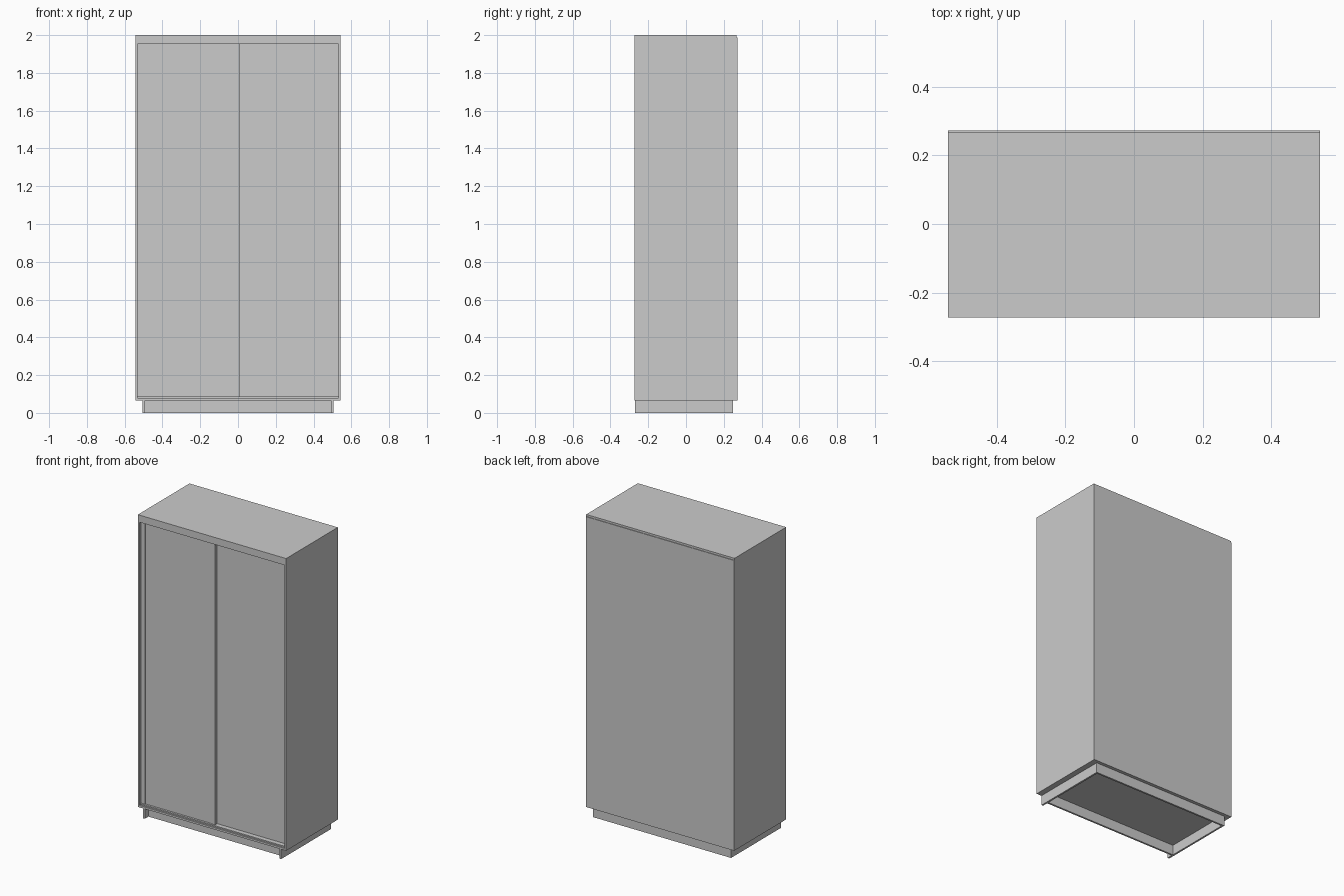
import bpy

if "Cube" in bpy.data.objects:
    bpy.data.objects.remove(bpy.data.objects["Cube"])


def box(name, x, y, z):
    """Axis-aligned box from (min, max) pairs."""
    bpy.ops.mesh.primitive_cube_add(
        size=1, location=[(a + b) / 2 for a, b in (x, y, z)])
    ob = bpy.context.object
    ob.name = name
    ob.scale = [b - a for a, b in (x, y, z)]
    bpy.ops.object.transform_apply(location=False, rotation=False, scale=True)
    return ob


W, FRONT, BACK = 0.543, -0.272, 0.268   # half width, front and back of carcass
T = 0.012                               # board thickness
BASE, FLOOR, ROOF = 0.066, 0.079, 1.987

# Carcass: top, bottom, sides and thin back
box("top_panel", (-W, W), (FRONT, BACK), (ROOF, 2.0))
box("bottom_panel", (-W, W), (FRONT, BACK), (BASE, FLOOR))
for side, s in (("left", -1), ("right", 1)):
    xs = sorted((s * W, s * (W - T)))
    box(side + "_side_panel", xs, (FRONT, BACK), (FLOOR, ROOF))
box("back_panel", (-W, W), (BACK, 0.272), (BASE, ROOF))

# Header hiding the top rail, and low bottom track
box("header", (-W + T, W - T), (FRONT, FRONT + T), (1.953, ROOF))
box("bottom_track", (-W + T, W - T), (-0.262, -0.205), (FLOOR, 0.087))


# Sliding door: panel with a slightly proud stile at the given edges
def door(name, x0, x1, front, stiles):
    z = (0.088, 1.975)
    box(name + "_panel", (x0, x1), (front, front + 0.014), z)
    for i, (a, b) in enumerate(stiles):
        box(f"{name}_stile_{i + 1}", (a, b), (front - 0.004, front), z)


door("left_door", -0.531, 0.01, -0.25, [(-0.531, -0.503), (-0.022, 0.01)])
door("right_door", -0.022, 0.531, -0.232, [(-0.022, 0.009), (0.503, 0.531)])

# Plinth: side boards run forward past the recessed front rail
for side, s in (("left", -1), ("right", 1)):
    xs = sorted((s * 0.505, s * 0.493))
    box(side + "_plinth_board", xs, (-0.27, 0.25), (0, BASE))
for name, y in (("front_plinth_rail", -0.232), ("back_plinth_rail", 0.238)):
    box(name, (-0.493, 0.493), (y, y + T), (0, BASE))
